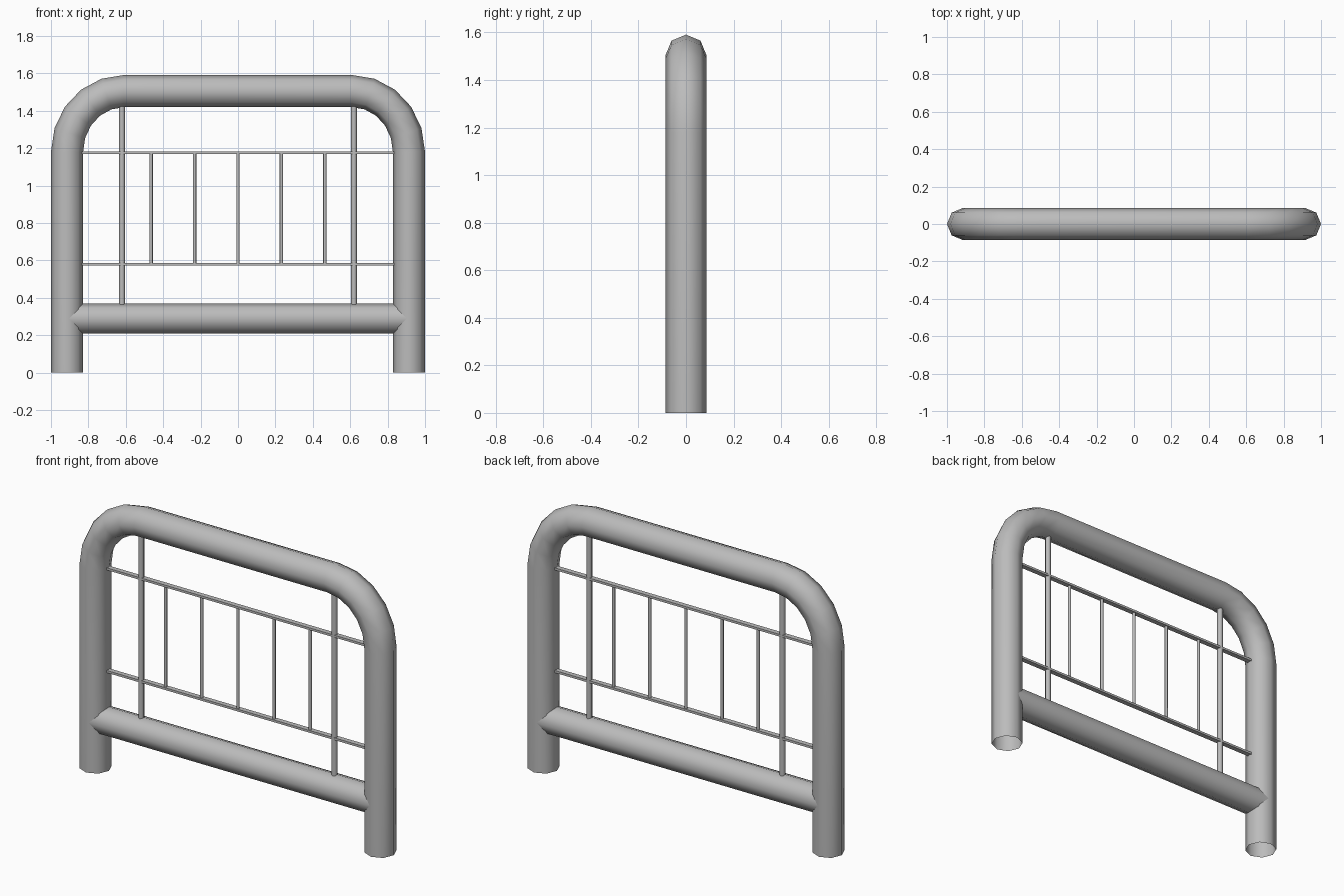
import bpy, bmesh
from math import sin, cos, pi
from mathutils import Vector

cube = bpy.data.objects.get("Cube")
if cube:
    bpy.data.objects.remove(cube, do_unlink=True)

# One painted metal colour
metal = bpy.data.materials.new("grey_metal")
metal.use_nodes = True
colour = (0.5, 0.5, 0.5, 1)
metal.diffuse_color = colour
metal.node_tree.nodes["Principled BSDF"].inputs["Base Color"].default_value = colour


def finish(name, bm, smooth):
    bmesh.ops.recalc_face_normals(bm, faces=bm.faces)
    mesh = bpy.data.meshes.new(name)
    for face in bm.faces:
        face.smooth = smooth
    bm.to_mesh(mesh)
    bm.free()
    mesh.materials.append(metal)
    obj = bpy.data.objects.new(name, mesh)
    bpy.context.collection.objects.link(obj)
    return obj


def tube(name, path, radius, sides=8):
    """Open-ended tube along (x, z, direction angle) stations in the y = 0 plane."""
    bm = bmesh.new()
    rings = []
    for x, z, angle in path:
        across = Vector((-sin(angle), 0, cos(angle)))
        depth = Vector((0, 1, 0))
        ring = []
        for i in range(sides):
            a = 2 * pi * i / sides
            ring.append(bm.verts.new(Vector((x, 0, z)) + radius * (across * cos(a) + depth * sin(a))))
        rings.append(ring)
    for lower, upper in zip(rings, rings[1:]):
        for i in range(sides):
            j = (i + 1) % sides
            bm.faces.new((lower[i], lower[j], upper[j], upper[i]))
    return finish(name, bm, True)


def flat_bar(name, z, length, depth, height):
    bm = bmesh.new()
    bmesh.ops.create_cube(bm, size=1)
    bmesh.ops.scale(bm, vec=(length, depth, height), verts=bm.verts)
    bmesh.ops.translate(bm, vec=(0, 0, z), verts=bm.verts)
    return finish(name, bm, False)


# Bent outer frame: two posts joined by rounded corners and a top rail
POST_X, POST_R, BEND_X, BEND_Z, TOP_Z, STEPS = 0.914, 0.086, 0.61, 1.18, 1.505, 5
bend = []
for i in range(STEPS + 1):
    t = i / STEPS * pi / 2
    bend.append((BEND_X + (POST_X - BEND_X) * cos(t), BEND_Z + (TOP_Z - BEND_Z) * sin(t), t))
left_side = [(-x, z, pi / 2 - t) for x, z, t in bend]
right_side = [(x, z, t - pi / 2) for x, z, t in reversed(bend)]
frame = [(-POST_X, 0, pi / 2)] + left_side + right_side + [(POST_X, 0, -pi / 2)]
tube("outer_frame", frame, POST_R)

# Thick lower rail
tube("lower_rail", [(-0.91, 0.289, 0), (0.91, 0.289, 0)], 0.081)

# Long uprights from lower rail to top rail
for side, x in (("right", -0.62), ("left", 0.62)):
    tube(side + "_upright", [(x, 0.33, pi / 2), (x, 1.45, pi / 2)], 0.016)

# Flat cross bars
for name, z in (("lower_cross_bar", 0.58), ("upper_cross_bar", 1.175)):
    flat_bar(name, z, 1.70, 0.029, 0.013)

# Thin spindles between the cross bars
for i in range(5):
    x = (i - 2) * 0.232
    tube(f"spindle_{i + 1}", [(x, 0.58, pi / 2), (x, 1.175, pi / 2)], 0.009)
